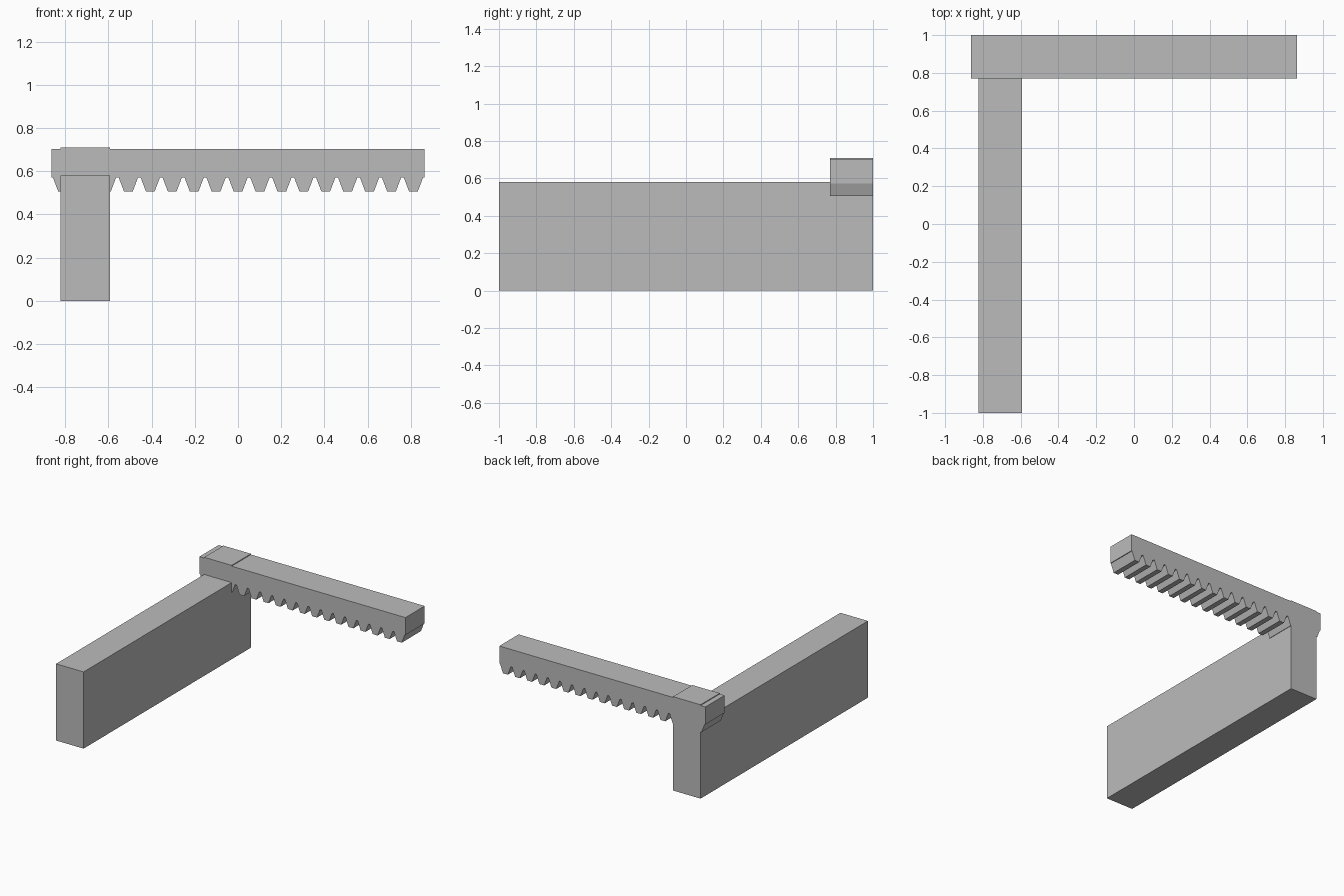
import bpy
import bmesh

cube = bpy.data.objects.get("Cube")
if cube:
    bpy.data.objects.remove(cube, do_unlink=True)

# Single plain grey
grey = bpy.data.materials.new("plain grey")
grey.use_nodes = True
colour = (0.5, 0.5, 0.5, 1)
grey.diffuse_color = colour
grey.node_tree.nodes["Principled BSDF"].inputs["Base Color"].default_value = colour


def extrude_profile(name, points, offset):
    """Close a flat outline and sweep it along offset into a solid."""
    bm = bmesh.new()
    face = bm.faces.new([bm.verts.new(p) for p in points])
    swept = bmesh.ops.extrude_face_region(bm, geom=[face])["geom"]
    bmesh.ops.translate(bm, vec=offset,
                        verts=[v for v in swept if isinstance(v, bmesh.types.BMVert)])
    bmesh.ops.recalc_face_normals(bm, faces=bm.faces)
    mesh = bpy.data.meshes.new(name)
    bm.to_mesh(mesh)
    bm.free()
    mesh.materials.append(grey)
    obj = bpy.data.objects.new(name, mesh)
    bpy.context.collection.objects.link(obj)
    return obj


BACK, BAR_FRONT = 1.0, 0.77
HALF = 0.862
TOP, ROOT, TIP = 0.704, 0.572, 0.506

# Toothed bar: straight top, trapezoid teeth along the underside
TEETH = 17
pitch = 2 * HALF / TEETH
outline = [(HALF, TOP), (-HALF, TOP), (-HALF, ROOT)]
for i in range(TEETH):
    centre = -HALF + pitch * (i + 0.5)
    outline += [(centre - 0.045, ROOT), (centre - 0.02, TIP),
                (centre + 0.02, TIP), (centre + 0.045, ROOT)]
outline.append((HALF, ROOT))
extrude_profile("toothed_bar", [(x, BAR_FRONT, z) for x, z in outline],
                (0, BACK - BAR_FRONT, 0))

# Long upright wall with a raised block at the back that holds the bar
LEFT, RIGHT = -0.822, -0.592
side = [(-1, 0), (BACK, 0), (BACK, 0.71), (BAR_FRONT, 0.71),
        (BAR_FRONT, 0.58), (-1, 0.58)]
extrude_profile("support_wall", [(LEFT, y, z) for y, z in side],
                (RIGHT - LEFT, 0, 0))
